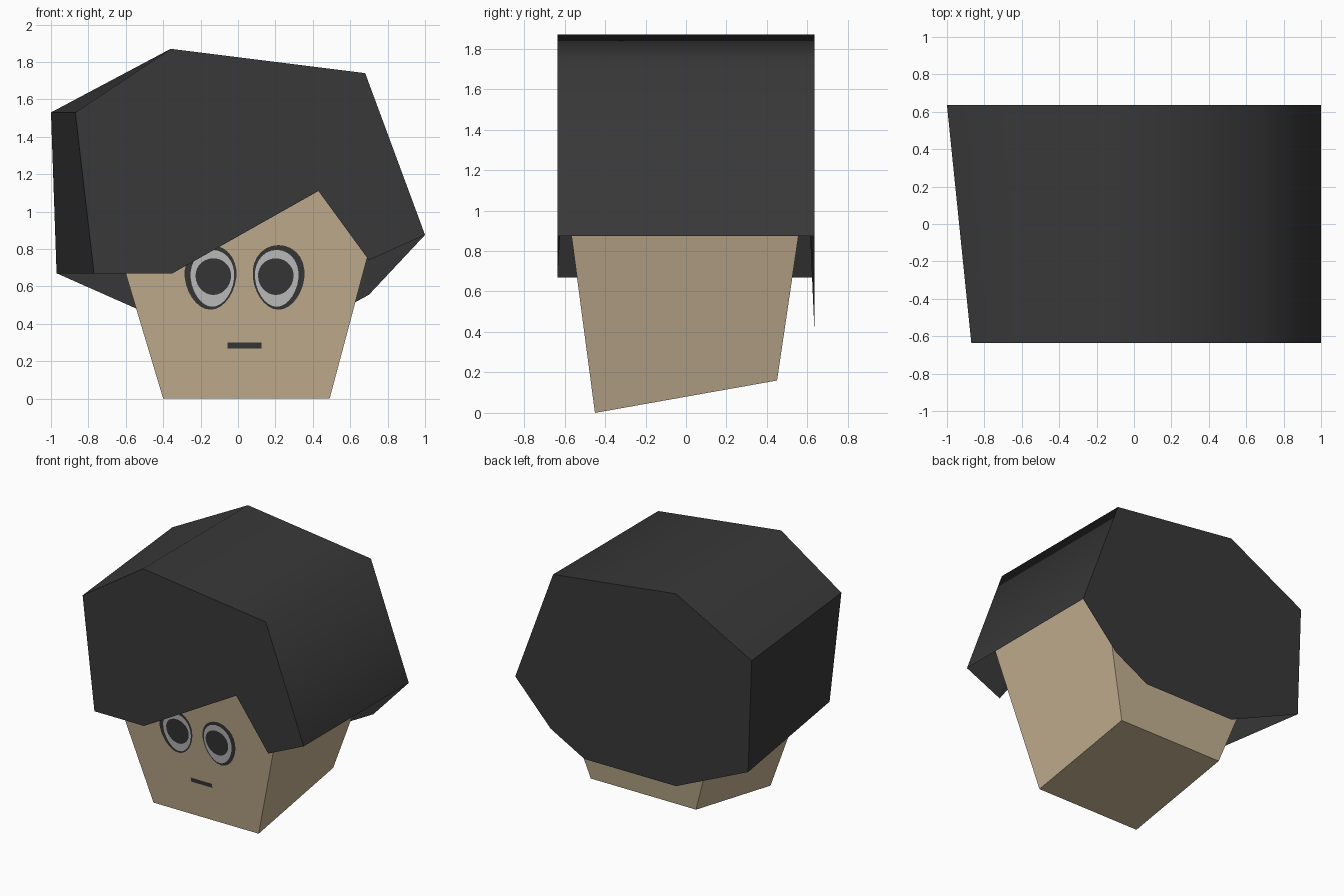
import bpy, bmesh, math

if "Cube" in bpy.data.objects:
    bpy.data.objects.remove(bpy.data.objects["Cube"])


def material(name, rgb):
    m = bpy.data.materials.new(name)
    m.diffuse_color = (*rgb, 1)
    m.use_nodes = True
    m.node_tree.nodes["Principled BSDF"].inputs["Base Color"].default_value = m.diffuse_color
    return m


SKIN = material("skin", (0.565, 0.450, 0.290))
HAIR = material("dark_hair", (0.040, 0.040, 0.040))
WHITE = material("eye_white", (0.55, 0.55, 0.55))


def add_object(name, bm, mat):
    bmesh.ops.recalc_face_normals(bm, faces=bm.faces[:])
    me = bpy.data.meshes.new(name)
    bm.to_mesh(me)
    bm.free()
    me.materials.append(mat)
    ob = bpy.data.objects.new(name, me)
    bpy.context.collection.objects.link(ob)
    return ob


def ring_faces(bm, a, b, closed=True):
    n = len(a)
    return [bm.faces.new((a[i], a[(i + 1) % n], b[(i + 1) % n], b[i]))
            for i in range(n if closed else n - 1)]


# Head: box flaring upward, sloped chin underside
bm = bmesh.new()
low = [bm.verts.new(p) for p in
       ((-0.40, -0.45, 0), (0.49, -0.45, 0), (0.49, 0.45, 0.16), (-0.40, 0.45, 0.16))]
top = [bm.verts.new(p) for p in
       ((-0.76, -0.609, 1.2), (0.81, -0.609, 1.2), (0.80, 0.604, 1.2), (-0.75, 0.604, 1.2))]
bm.faces.new(low)
bm.faces.new(top)
ring_faces(bm, low, top)
add_object("head", bm, SKIN)

# Hair: faceted helmet, front panel has the swept fringe, back panel hangs lower
DEPTH = 0.635
crown_front = [(-0.77, 0.67), (-0.87, 1.53), (-0.36, 1.87), (0.68, 1.74), (1.0, 0.875)]
crown_back = [(-0.97, 0.67), (-1.0, 1.53), (-0.36, 1.87), (0.68, 1.74), (1.0, 0.875)]
fringe = [(0.70, 0.74), (0.43, 1.11), (-0.35, 0.67)]
nape = [(0.70, 0.555), (0.415, 0.40), (-0.36, 0.40)]
bm = bmesh.new()
front = [bm.verts.new((x, -DEPTH, z)) for x, z in crown_front + fringe]
back = [bm.verts.new((x, DEPTH, z)) for x, z in crown_back + nape]
bm.faces.new(front)
bm.faces.new(back)
shell = ring_faces(bm, front[:5], back[:5], closed=False)
# hollow inside of the hair, reaching up from the lower rim
rim = front[4:] + [front[0], back[0]] + back[:4:-1] + [back[4]]
inner = [bm.verts.new((v.co.x * 0.75, math.copysign(0.59, v.co.y), 1.4)) for v in rim]
ring_faces(bm, rim, inner)
bm.faces.new(inner)
# soften only the ridges across the top
for e in bm.edges:
    e.smooth = False
for f in shell[1:]:
    f.smooth = True
for i in (2, 3):
    bm.edges.get((front[i], back[i])).smooth = True
add_object("hair", bm, HAIR)


def face_plate(name, points, lift, mat):
    """Flat plate lying on the sloped front of the head."""
    bm = bmesh.new()
    bm.faces.new([bm.verts.new((x, -0.45 - 0.1325 * z - lift, z)) for x, z in points])
    ob = add_object(name, bm, mat)
    if ob.data.polygons[0].normal.y > 0:
        ob.data.flip_normals()


def egg(cx, cz, rx, rz, taper=0.12, n=28):
    pts = []
    for i in range(n):
        t = 2 * math.pi * i / n
        pts.append((cx + rx * math.cos(t) * (1 + taper * math.sin(t)), cz + rz * math.sin(t)))
    return pts


# Eyes: dark outline, white and pupil, mirrored about x = 0.035
for side, s in (("left", -1), ("right", 1)):
    face_plate(side + "_eye_outline", egg(0.035 + s * 0.182, 0.648, 0.138, 0.173), 0.002, HAIR)
    face_plate(side + "_eye_white", egg(0.035 + s * 0.172, 0.643, 0.116, 0.152), 0.004, WHITE)
    face_plate(side + "_pupil", egg(0.035 + s * 0.167, 0.652, 0.095, 0.098, 0.05), 0.006, HAIR)

# Mouth
face_plate("mouth", [(-0.055, 0.268), (0.125, 0.268), (0.125, 0.300), (-0.055, 0.300)], 0.003, HAIR)
